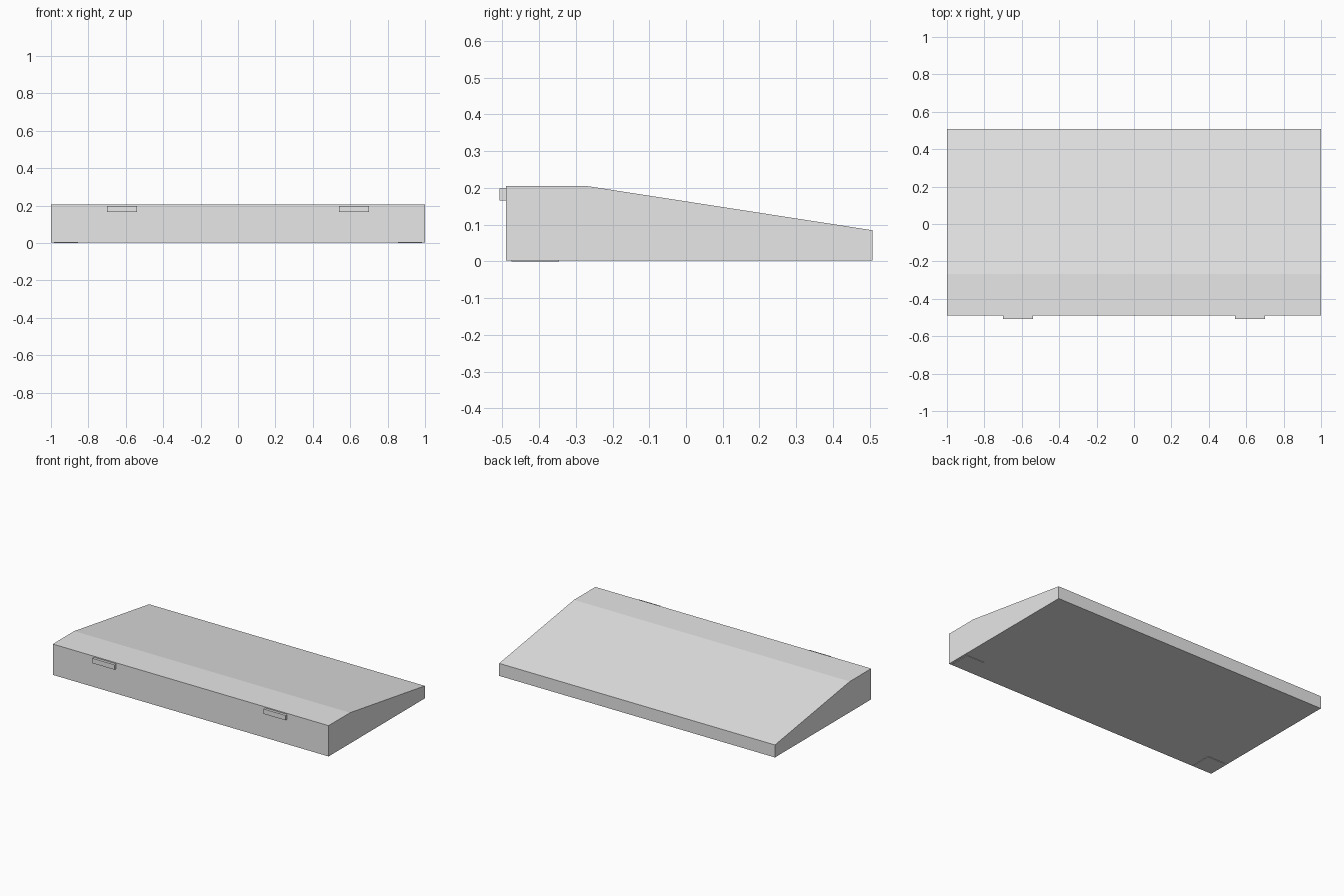
import bpy, bmesh

cube = bpy.data.objects.get("Cube")
if cube:
    bpy.data.objects.remove(cube, do_unlink=True)

grey = bpy.data.materials.new("light grey")
grey.use_nodes = True
colour = (0.8, 0.8, 0.8, 1)
grey.diffuse_color = colour
grey.node_tree.nodes["Principled BSDF"].inputs["Base Color"].default_value = colour


def extrude_profile(name, profile, x0, x1):
    """Extrude a closed (y, z) outline along x."""
    bm = bmesh.new()
    face = bm.faces.new([bm.verts.new((x0, y, z)) for y, z in profile])
    out = bmesh.ops.extrude_face_region(bm, geom=[face])
    moved = [g for g in out["geom"] if isinstance(g, bmesh.types.BMVert)]
    bmesh.ops.translate(bm, verts=moved, vec=(x1 - x0, 0, 0))
    bmesh.ops.recalc_face_normals(bm, faces=bm.faces)
    mesh = bpy.data.meshes.new(name)
    bm.to_mesh(mesh)
    bm.free()
    mesh.materials.append(grey)
    obj = bpy.data.objects.new(name, mesh)
    bpy.context.collection.objects.link(obj)
    return obj


def block(name, x, y, z):
    """Box from (min, max) ranges."""
    outline = [(y[0], z[0]), (y[1], z[0]), (y[1], z[1]), (y[0], z[1])]
    return extrude_profile(name, outline, *x)


# Wedge body: flat ledge at the front, slope falling to a low back
extrude_profile("wedge_body",
                [(-0.49, 0.003), (0.507, 0.003), (0.507, 0.085),
                 (-0.268, 0.205), (-0.49, 0.205)], -1, 1)

# Front tabs and thin corner pads, one pair per side
for side, s in (("left", 1), ("right", -1)):
    block(side + "_front_tab", sorted((s * 0.54, s * 0.70)), (-0.507, -0.488), (0.166, 0.198))
    block(side + "_foot_pad", sorted((s * 0.855, s * 0.985)), (-0.475, -0.345), (0, 0.004))
